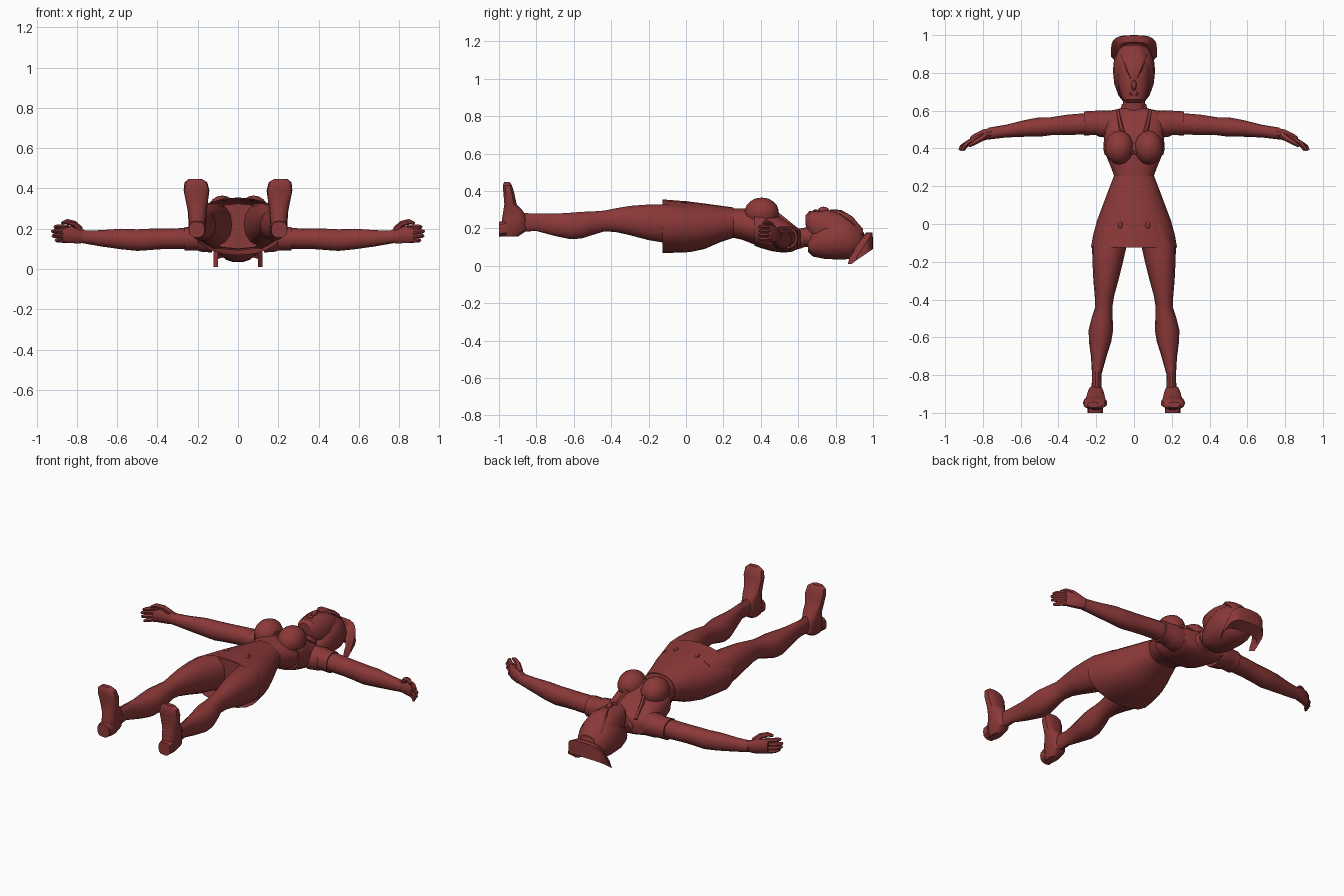
import bpy, bmesh, math
from mathutils import Vector

mat = bpy.data.materials.new("dark_red")
mat.diffuse_color = (0.26, 0.04, 0.04, 1)


def finish(bm, name, side=1, angle=35):
    if side < 0:
        for v in bm.verts:
            v.co.x *= -1
    bmesh.ops.recalc_face_normals(bm, faces=bm.faces)
    me = bpy.data.meshes.new(name)
    bm.to_mesh(me)
    bm.free()
    me.materials.append(mat)
    ob = bpy.data.objects.new(name, me)
    bpy.context.collection.objects.link(ob)
    bpy.ops.object.select_all(action='DESELECT')
    ob.select_set(True)
    bpy.context.view_layer.objects.active = ob
    bpy.ops.object.shade_smooth_by_angle(angle=math.radians(angle))
    return ob


def loft(name, axis, secs, n=14, side=1, p=2.2, caps=(True, True)):
    """Sections are (station, min_a, max_a, min_b, max_b) on the two other axes."""
    bm = bmesh.new()
    rings = []
    for s, a0, a1, b0, b1 in secs:
        ring = []
        for i in range(n):
            t = 2 * math.pi * i / n
            c, q = math.cos(t), math.sin(t)
            a = (a0 + a1) / 2 + (a1 - a0) / 2 * math.copysign(abs(c) ** (2 / p), c)
            b = (b0 + b1) / 2 + (b1 - b0) / 2 * math.copysign(abs(q) ** (2 / p), q)
            co = {'x': (s, a, b), 'y': (a, s, b), 'z': (a, b, s)}[axis]
            ring.append(bm.verts.new(co))
        rings.append(ring)
    for r, q in zip(rings, rings[1:]):
        for i in range(n):
            bm.faces.new((r[i], r[(i + 1) % n], q[(i + 1) % n], q[i]))
    if caps[0]:
        bm.faces.new(rings[0])
    if caps[1]:
        bm.faces.new(rings[-1])
    return finish(bm, name, side)


def blob(name, center, radii, side=1, u=14, v=9):
    bm = bmesh.new()
    bmesh.ops.create_uvsphere(bm, u_segments=u, v_segments=v, radius=1)
    for w in bm.verts:
        w.co = Vector(center) + Vector([w.co[i] * radii[i] for i in range(3)])
    return finish(bm, name, side)


def tube(name, pts, side=1, n=6):
    """Points are (x, y, z, radius)."""
    bm = bmesh.new()
    P = [Vector(p[:3]) for p in pts]
    rings = []
    for i, c in enumerate(P):
        d = (P[min(i + 1, len(P) - 1)] - P[max(i - 1, 0)]).normalized()
        u = d.cross(Vector((0.1, 0.2, 1))).normalized()
        w = d.cross(u)
        rings.append([bm.verts.new(c + pts[i][3] * (u * math.cos(k * math.tau / n) + w * math.sin(k * math.tau / n)))
                      for k in range(n)])
    for r, q in zip(rings, rings[1:]):
        for k in range(n):
            bm.faces.new((r[k], r[(k + 1) % n], q[(k + 1) % n], q[k]))
    bm.faces.new(rings[0])
    bm.faces.new(rings[-1])
    return finish(bm, name, side)


# Skirt, open at the hem
loft("skirt", 'y', [(-.125, -.228, .228, .068, .355), (-.06, -.217, .217, .07, .35), (.02, -.195, .195, .073, .343),
                    (.1, -.165, .165, .09, .333), (.18, -.135, .135, .125, .322), (.255, -.106, .106, .15, .312)],
     n=20, caps=(False, True))
# Hips inside the skirt
loft("hips", 'y', [(-.08, -.19, .19, .1, .325), (.05, -.17, .17, .09, .32), (.2, -.11, .11, .14, .305)], n=16)
# Bare waist and fitted top
loft("waist", 'y', [(.24, -.1, .1, .152, .308), (.3, -.122, .122, .138, .307), (.36, -.147, .147, .115, .305),
                    (.4, -.15, .15, .1, .3)], n=18)
loft("top", 'y', [(.365, -.155, .155, .108, .315), (.4, -.163, .163, .095, .315), (.46, -.158, .158, .078, .29),
                  (.52, -.16, .16, .07, .255), (.565, -.17, .17, .075, .225), (.595, -.15, .15, .088, .205),
                  (.612, -.07, .07, .1, .19)], n=20, p=2.5)
loft("neck", 'y', [(.56, -.075, .075, .09, .2), (.61, -.058, .058, .1, .2), (.7, -.056, .056, .1, .215)], n=12)
loft("collar", 'y', [(.585, -.085, .085, .085, .2), (.615, -.07, .07, .092, .19), (.635, -.064, .064, .1, .175)],
     n=14)

# Head and hair
loft("face", 'y', [(.64, -.035, .035, .215, .272), (.66, -.062, .062, .16, .293), (.7, -.078, .078, .12, .295),
                   (.76, -.088, .088, .1, .298), (.83, -.088, .088, .08, .287), (.89, -.075, .075, .08, .25),
                   (.93, -.05, .05, .08, .21)], n=16)
loft("hair", 'y', [(.652, -.06, .06, .075, .13), (.68, -.082, .082, .048, .19), (.74, -.104, .104, .036, .235),
                   (.81, -.112, .112, .032, .262), (.87, -.106, .106, .034, .258), (.92, -.085, .085, .045, .225),
                   (.952, -.05, .05, .08, .175)], n=18)
loft("fringe", 'y', [(.77, -.02, .02, .28, .302), (.83, -.05, .05, .25, .3), (.89, -.068, .068, .2, .265),
                     (.945, -.05, .05, .13, .2)], n=10)
blob("nose", (0, .735, .296), (.014, .03, .02), u=8, v=6)
loft("lips", 'y', [(.678, -.012, .012, .285, .298), (.69, -.026, .026, .282, .302), (.702, -.012, .012, .285, .3)], n=8)

# Curved headband with pointed ends behind the crown
bm = bmesh.new()
rows = []
for i in range(13):
    t = math.pi * i / 12
    k = math.sin(t) ** .6
    x = -.122 * math.copysign(abs(math.cos(t)) ** .6, math.cos(t))
    y0, z0 = .885 + .055 * k, .01 + .05 * k
    y1, z1 = .91 + .088 * k, .045 + .132 * k
    rows.append([bm.verts.new(c) for c in ((x * .82, y0 - .02, z0 + .07 * k), (x, y0, z0),
                                         (x, y1 + .002, z0 + .02 + .01 * k),
                                         (x, y1, z1), (x * .82, y1 - .035, z1))])
for r, q in zip(rows, rows[1:]):
    for j in range(5):
        bm.faces.new((r[j], r[(j + 1) % 5], q[(j + 1) % 5], q[j]))
bm.faces.new(rows[0])
bm.faces.new(rows[-1])
finish(bm, "headband")

for side, tag in ((1, "left"), (-1, "right")):
    # Chest, neckline trim and skirt buttons
    blob(tag + "_bust", (.078, .405, .285), (.077, .092, .08), side)
    tube(tag + "_lapel", [(.085, .6, .185, .012), (.07, .52, .25, .012), (.045, .44, .315, .011), (.004, .37, .316, .008)], side)
    blob(tag + "_skirt_button", (.073, -.005, .34), (.013, .02, .006), side, 8, 6)
    # Arm and short sleeve
    loft(tag + "_arm", 'x', [(.14, .47, .59, .085, .205), (.28, .474, .585, .1, .203), (.36, .47, .578, .1, .2),
                             (.44, .47, .565, .094, .2), (.5, .462, .565, .09, .197), (.58, .462, .55, .098, .2),
                             (.68, .458, .525, .112, .193), (.77, .447, .51, .128, .19)], 12, side)
    loft(tag + "_sleeve", 'x', [(.13, .455, .6, .08, .215), (.19, .463, .602, .085, .215), (.2, .472, .6, .092, .21),
                                (.265, .468, .596, .09, .21)], 14, side)
    # Hand, fingers and thumb
    loft(tag + "_palm", 'x', [(.75, .455, .51, .128, .19), (.8, .44, .5, .125, .212), (.85, .425, .475, .128, .218),
                              (.868, .42, .46, .132, .212)], 10, side)
    for f in range(4):
        z, e = .143 + f * .022, (0, .015, .018, .006)[f]
        tube(f"{tag}_finger_{f + 1}", [(.845, .45, z, .014), (.88, .43, z, .013), (.895 + e, .408, z, .012),
                                       (.905 + e, .39, z, .007)], side)
    tube(tag + "_thumb", [(.785, .47, .195, .018), (.815, .448, .225, .016), (.85, .428, .236, .013),
                          (.875, .412, .228, .007)], side)
    # Leg
    loft(tag + "_leg", 'y', [(0, .01, .19, .1, .325), (-.12, .04, .222, .122, .33), (-.2, .058, .22, .135, .33),
                             (-.3, .083, .215, .162, .322), (-.38, .105, .208, .18, .308), (-.44, .115, .205, .182, .296),
                             (-.5, .113, .225, .163, .292), (-.56, .11, .24, .144, .29), (-.62, .12, .239, .141, .285),
                             (-.7, .145, .228, .158, .28), (-.8, .173, .222, .185, .28), (-.9, .17, .226, .18, .285)],
         14, side)
    # Shoe with heel block
    loft(tag + "_shoe", 'z', [(.158, .175, .228, -.99, -.895), (.185, .162, .243, -.99, -.855),
                              (.25, .158, .247, -.985, -.853), (.29, .155, .25, -.978, -.868),
                              (.33, .15, .258, -.972, -.905), (.39, .142, .27, -.977, -.918),
                              (.43, .152, .266, -.98, -.93), (.448, .18, .245, -.972, -.943)], 14, side, 2.6)
    loft(tag + "_heel", 'y', [(-1, .165, .245, .155, .235), (-.96, .162, .247, .16, .245)], 12, side, 2.6)
